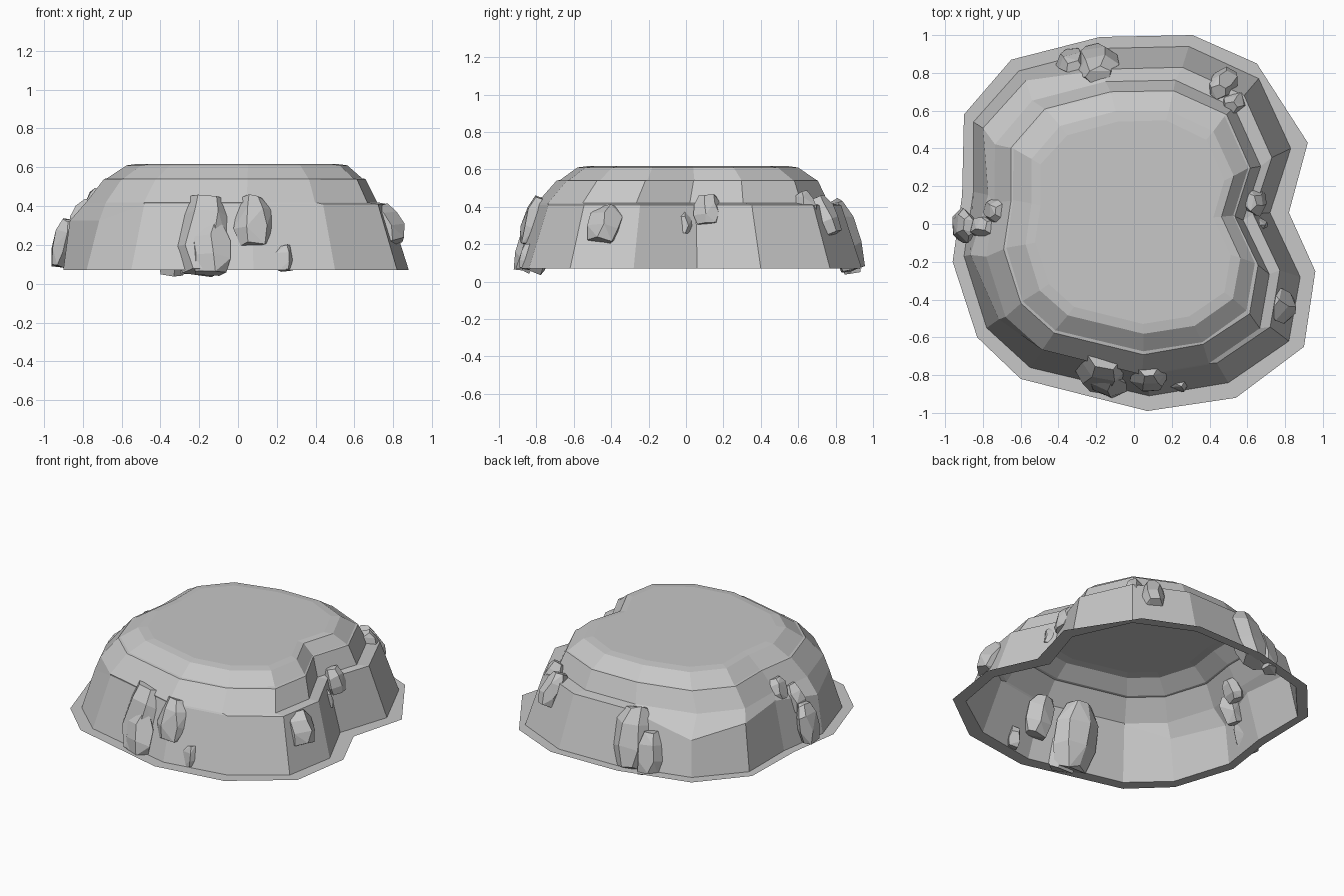
import bpy, bmesh, math, random
from mathutils import Vector, Matrix

cube = bpy.data.objects.get("Cube")
if cube:
    bpy.data.objects.remove(cube, do_unlink=True)

random.seed(4)

stone = bpy.data.materials.new("grey stone")
stone.use_nodes = True
GREY = (0.57, 0.57, 0.57, 1)
stone.diffuse_color = GREY
stone.node_tree.nodes["Principled BSDF"].inputs["Base Color"].default_value = GREY


def add_object(name, bm):
    mesh = bpy.data.meshes.new(name)
    bm.to_mesh(mesh)
    bm.free()
    mesh.materials.append(stone)
    obj = bpy.data.objects.new(name, mesh)
    bpy.context.scene.collection.objects.link(obj)
    return obj


def bridge(bm, lower, upper):
    for i in range(len(lower)):
        j = (i + 1) % len(lower)
        bm.faces.new((lower[i], lower[j], upper[j], upper[i]))


# Outlines of the hill foot and of the flat rim around it, counter-clockwise
foot = [(.08, -.91), (.5, -.84), (.82, -.62), (.88, -.28), (.72, .06),
        (.83, .4), (.66, .77), (.29, .94), (-.15, .93), (-.61, .81),
        (-.85, .54), (-.85, .17), (-.9, -.17), (-.78, -.55), (-.55, -.76)]
rim = [(.07, -.99), (.54, -.92), (.9, -.65), (.96, -.25), (.82, .06),
       (.92, .43), (.65, .85), (.31, 1), (-.18, .99), (-.65, .87),
       (-.9, .58), (-.91, .15), (-.96, -.2), (-.83, -.6), (-.6, -.82)]
# Columns whose shoulder is lower and steeper: (extra scale, drop)
shoulder = {9: (.06, .12), 10: (.06, .04), 11: (.03, .03),
            12: (.085, .085), 13: (.04, .085)}
# Rings as scale, height, and sideways shift of the stacked layers
layers = [(.88, .41, 0, 0), (.84, .42, -.025, -.03), (.755, .54, -.01, -.005),
          (.742, .543, -.01, 0), (.64, .61, 0, 0), (.58, .617, 0, 0)]

# Hill: stacked layers with narrow ledges and a nearly flat top
bm = bmesh.new()
ground = .07
previous = [bm.verts.new((x, y, ground)) for x, y in foot]
for level, (scale, height, dx, dy) in enumerate(layers):
    ring = []
    for i, (x, y) in enumerate(foot):
        wider, drop = shoulder.get(i, (0, 0)) if level == 0 else (0, 0)
        s = scale + wider + random.uniform(-.004, .004)
        ring.append(bm.verts.new((x * s + dx, y * s + dy, height - drop)))
    bridge(bm, previous, ring)
    previous = ring
bm.faces.new(previous)
add_object("hill", bm)

# Flat rim
bm = bmesh.new()
bridge(bm, [bm.verts.new((x, y, ground)) for x, y in rim],
       [bm.verts.new((x, y, ground)) for x, y in foot])
add_object("rim", bm)


def rock(name, center, size, lean=.3, sides=6):
    """Faceted boulder leaning towards the middle of the hill."""
    bm = bmesh.new()
    for level, spread in ((-1, .85), (-.35, 1.1), (.45, 1.05), (1, .65)):
        for k in range(sides):
            a = math.tau * (k + random.uniform(-.2, .2)) / sides
            r = spread * random.uniform(.92, 1.08)
            bm.verts.new((math.cos(a) * r, math.sin(a) * r,
                          level + random.uniform(-.08, .08)))
    bmesh.ops.convex_hull(bm, input=bm.verts)
    bmesh.ops.dissolve_limit(bm, angle_limit=.2, verts=bm.verts, edges=bm.edges)
    # size is width along the wall, depth into it, and height
    yaw = math.atan2(center[1], center[0]) + math.pi / 2
    place = (Matrix.Translation(Vector(center)) @ Matrix.Rotation(yaw, 4, "Z")
             @ Matrix.Rotation(-lean, 4, "X")
             @ Matrix.Diagonal((size[0] / 2, size[1] / 2, size[2] / 2, 1)))
    bmesh.ops.transform(bm, matrix=place, verts=bm.verts)
    add_object(name, bm)


# Front rocks
rock("front_tall_rock", (-.17, -.77, .26), (.26, .17, .4))
rock("front_low_rock", (-.14, -.84, .18), (.19, .11, .25), .25, 5)
rock("front_round_rock", (.08, -.8, .32), (.18, .14, .25))
rock("front_small_rock", (.24, -.85, .13), (.09, .08, .13), .2, 4)
# Rocks on the +x side
rock("side_block_rock", (.76, -.43, .3), (.18, .16, .2), .5, 5)
rock("notch_rock", (.64, .12, .38), (.15, .1, .16))
rock("notch_small_rock", (.65, -.01, .31), (.09, .1, .12), .3, 5)
# Back rocks
rock("back_corner_rock", (.47, .74, .35), (.13, .13, .22), .45)
rock("back_corner_small_rock", (.53, .64, .4), (.11, .11, .15), .4, 5)
rock("back_tall_rock", (-.2, .84, .25), (.22, .16, .38))
rock("back_low_rock", (-.33, .86, .18), (.15, .11, .26), .25, 5)
# Rocks on the -x side
rock("side_low_rock", (-.9, -.01, .21), (.17, .1, .24), .2)
rock("side_middle_rock", (-.79, -.02, .34), (.12, .13, .17), .4, 5)
rock("side_upper_rock", (-.73, .07, .42), (.12, .11, .14), .4)
